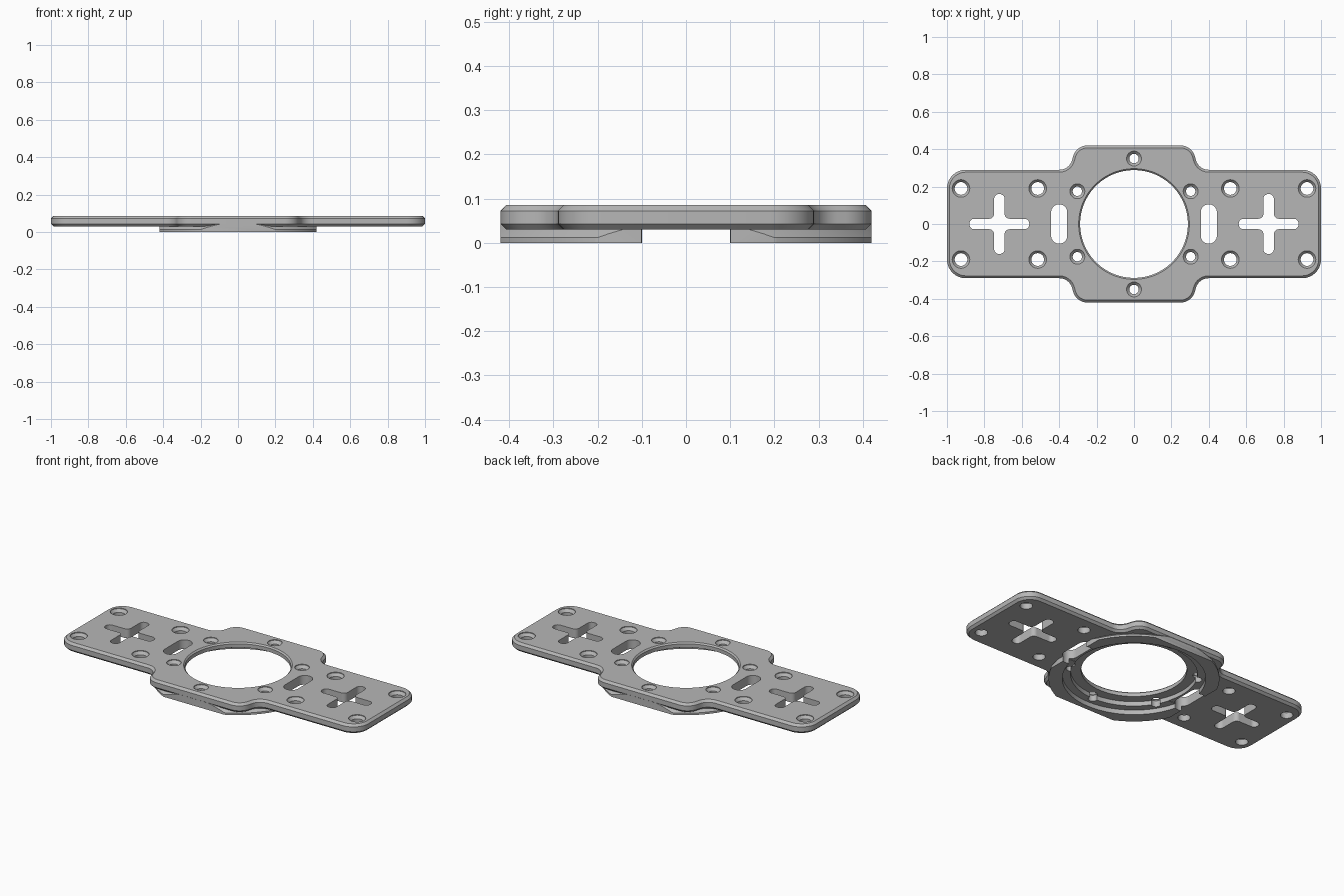
import bpy, bmesh, math
from mathutils import Vector

cube = bpy.data.objects.get("Cube")
if cube:
    bpy.data.objects.remove(cube, do_unlink=True)

TOP, BOTTOM = 0.085, 0.03

grey = bpy.data.materials.new("light_grey")
grey.use_nodes = True
grey.diffuse_color = (0.47, 0.47, 0.47, 1)
grey.node_tree.nodes["Principled BSDF"].inputs["Base Color"].default_value = (0.47, 0.47, 0.47, 1)


def fillet(corners, steps=8):
    """Round each (x, y, radius) corner of a closed polygon."""
    out = []
    for i, (x, y, r) in enumerate(corners):
        p = Vector((x, y))
        a = (Vector(corners[i - 1][:2]) - p).normalized()
        b = (Vector(corners[(i + 1) % len(corners)][:2]) - p).normalized()
        half = a.angle(b) / 2
        centre = p + (a + b).normalized() * (r / math.sin(half))
        start = p + a * (r / math.tan(half)) - centre
        end = p + b * (r / math.tan(half)) - centre
        sweep = start.angle_signed(end)
        for k in range(steps + 1):
            t = -sweep * k / steps
            c, s = math.cos(t), math.sin(t)
            out.append((centre.x + start.x * c - start.y * s,
                        centre.y + start.x * s + start.y * c))
    return out


def new_object(name, bm):
    bmesh.ops.recalc_face_normals(bm, faces=bm.faces)
    mesh = bpy.data.meshes.new(name)
    bm.to_mesh(mesh)
    bm.free()
    mesh.materials.append(grey)
    ob = bpy.data.objects.new(name, mesh)
    bpy.context.scene.collection.objects.link(ob)
    return ob


def prism(name, points, z0, z1, offset=0):
    bm = bmesh.new()
    face = bm.faces.new([bm.verts.new((x + offset, y, z0)) for x, y in points])
    up = bmesh.ops.extrude_face_region(bm, geom=[face])["geom"]
    bmesh.ops.translate(bm, vec=(0, 0, z1 - z0),
                        verts=[v for v in up if isinstance(v, bmesh.types.BMVert)])
    return new_object(name, bm)


def lathe(name, profile, x=0, y=0, sides=32):
    """Solid of revolution from (radius, z) pairs, capped at both ends."""
    bm = bmesh.new()
    rings = [[bm.verts.new((x + r * math.cos(math.tau * i / sides),
                            y + r * math.sin(math.tau * i / sides), z))
              for i in range(sides)] for r, z in profile]
    for lo, hi in zip(rings, rings[1:]):
        for i in range(sides):
            j = (i + 1) % sides
            bm.faces.new((lo[i], lo[j], hi[j], hi[i]))
    bm.faces.new(rings[0])
    bm.faces.new(rings[-1])
    return new_object(name, bm)


def apply_modifiers(ob):
    graph = bpy.context.evaluated_depsgraph_get()
    ob.data = bpy.data.meshes.new_from_object(ob.evaluated_get(graph))
    ob.modifiers.clear()


def combine(ob, other, operation):
    mod = ob.modifiers.new("combine", "BOOLEAN")
    mod.operation, mod.solver, mod.object = operation, "EXACT", other
    apply_modifiers(ob)
    bpy.data.objects.remove(other, do_unlink=True)


def box(name, x, y, z0, z1):
    return prism(name, [(-x, -y), (x, -y), (x, y), (-x, y)], z0, z1)


# Plate: long bar with a wider middle, chamfered above and below
quarter = [(1, 0.29, 0.1), (0.345, 0.29, 0.07), (0.31, 0.42, 0.08)]
left_half = [(x, -y, r) for x, y, r in reversed(quarter)] + quarter
outline = fillet(left_half + [(-x, -y, r) for x, y, r in left_half])
plate = prism("mounting_plate", outline, BOTTOM, TOP)
bevel = plate.modifiers.new("chamfer", "BEVEL")
bevel.width, bevel.segments = 0.013, 1
bevel.limit_method, bevel.angle_limit = "ANGLE", math.radians(60)
apply_modifiers(plate)

# Flared ring below, trimmed flat on four sides and split at both ends
ring = lathe("flared_ring", [(0.465, 0), (0.465, 0.012), (0.42, 0.05)], sides=96)
combine(ring, box("ring_trim", 0.42, 0.419, -0.1, 0.2), "INTERSECT")
combine(ring, box("ring_gap", 0.6, 0.1, -0.1, BOTTOM + 0.002), "DIFFERENCE")
combine(plate, ring, "UNION")

# Central opening with a stepped recess underneath
combine(plate, lathe("centre_bore", [
    (0.39, -0.1), (0.39, 0.028), (0.345, 0.028), (0.345, 0.055), (0.288, 0.055),
    (0.288, 0.077), (0.298, 0.087)], sides=96), "DIFFERENCE")


# Countersunk screw holes
def screw_hole(x, y, radius, head):
    combine(plate, lathe("hole", [(radius, -0.1), (radius, TOP - 0.02), (head, TOP - 0.004),
                                  (head, TOP + 0.05)], x, y), "DIFFERENCE")


for sy in (-1, 1):
    screw_hole(0, sy * 0.35, 0.025, 0.04)
    for sx in (-1, 1):
        screw_hole(sx * 0.303, sy * 0.175, 0.025, 0.04)
        for x in (0.515, 0.925):
            screw_hole(sx * x, sy * 0.19, 0.034, 0.047)

# Cross-shaped and rounded slots on both wings
w, arm, e = 0.028, 0.16, 0.026
corner = [(arm, -w, e), (arm, w, e), (w, w, e)]
cross = []
for turn in range(4):
    for x, y, r in corner:
        for _ in range(turn):
            x, y = -y, x
        cross.append((x, y, r))
cross = fillet(cross)
slot = fillet([(sx * 0.043, sy * 0.105, 0.042)
               for sx, sy in ((-1, -1), (1, -1), (1, 1), (-1, 1))])
for side in (-1, 1):
    combine(plate, prism("cross_cut", cross, -0.1, 0.2, side * 0.72), "DIFFERENCE")
    combine(plate, prism("slot_cut", slot, -0.1, 0.2, side * 0.4), "DIFFERENCE")

# One material, smooth curves with crisp edges
plate.data.materials.clear()
plate.data.materials.append(grey)
for p in plate.data.polygons:
    p.material_index = 0
bpy.ops.object.select_all(action="DESELECT")
plate.select_set(True)
bpy.context.view_layer.objects.active = plate
bpy.ops.object.shade_smooth_by_angle(angle=math.radians(25))
